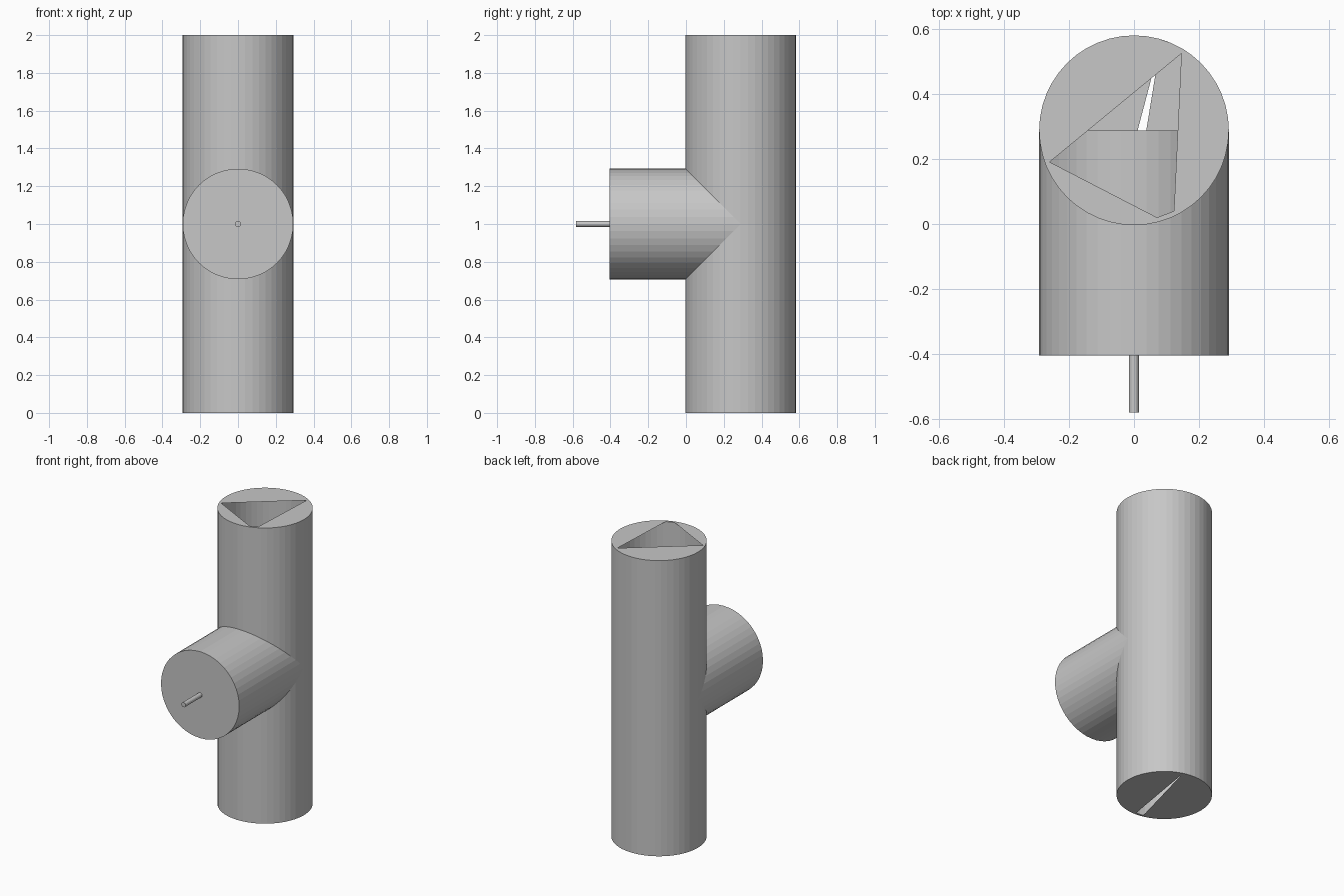
import bpy
import bmesh
from math import cos, sin, radians, pi
from mathutils import Matrix

cube = bpy.data.objects.get("Cube")
if cube:
    bpy.data.objects.remove(cube, do_unlink=True)

R = 0.2925        # outer radius of both pipes
INNER = 0.278     # bore radius
AXIS_Y = 0.289    # y of the upright pipe's axis
HEIGHT = 2.0
SIDES = 48

grey = bpy.data.materials.new("plain grey")
grey.use_nodes = True
GREY = (0.57, 0.57, 0.57, 1)
grey.diffuse_color = GREY
grey.node_tree.nodes["Principled BSDF"].inputs["Base Color"].default_value = GREY


def finish(name, bm):
    mesh = bpy.data.meshes.new(name)
    bm.to_mesh(mesh)
    bm.free()
    mesh.materials.append(grey)
    obj = bpy.data.objects.new(name, mesh)
    bpy.context.collection.objects.link(obj)
    return obj


def rod(name, radius, y0, y1, z, sides):
    """Closed cylinder lying along y."""
    bm = bmesh.new()
    place = Matrix.Translation((0, (y0 + y1) / 2, z)) @ Matrix.Rotation(pi / 2, 4, 'X')
    bmesh.ops.create_cone(bm, cap_ends=True, segments=sides, radius1=radius,
                          radius2=radius, depth=y1 - y0, matrix=place)
    return finish(name, bm)


def wall(name, radius, inward=False):
    """Open upright tube surface."""
    bm = bmesh.new()
    place = Matrix.Translation((0, AXIS_Y, HEIGHT / 2))
    bmesh.ops.create_cone(bm, cap_ends=False, segments=SIDES, radius1=radius,
                          radius2=radius, depth=HEIGHT, matrix=place)
    if inward:
        bmesh.ops.reverse_faces(bm, faces=bm.faces)
    return finish(name, bm)


def pierced_lid(name, z, corners, up):
    """Round lid with a polygonal opening whose corners lie on the bore."""
    bm = bmesh.new()

    def point(radius, deg):
        a = radians(deg)
        return bm.verts.new((radius * cos(a), AXIS_Y + radius * sin(a), z))

    step = 360 / SIDES
    for i, a in enumerate(corners):
        b = corners[(i + 1) % len(corners)]
        if b <= a:
            b += 360
        # keep the arc on the same facets as the wall
        rim = [a] + [k * step for k in range(-SIDES, 2 * SIDES)
                     if a < k * step < b] + [b]
        ring = [point(INNER, a)] + [point(R, d) for d in rim] + [point(INNER, b)]
        bm.faces.new(ring if up else ring[::-1])
    bmesh.ops.triangulate(bm, faces=bm.faces)
    return finish(name, bm)


# Upright pipe
wall("upright_pipe_outside", R)
wall("upright_pipe_bore", INNER, inward=True)
pierced_lid("top_lid", HEIGHT, [-75.2, -63.7, 58.3, 200.6], True)
pierced_lid("bottom_lid", 0, [73, 257.5, 268.5], False)

# Side branch and its pin
rod("side_branch", R, -0.405, AXIS_Y, 1.0, SIDES)
rod("branch_pin", 0.016, -0.5815, -0.39, 1.0, 16)
